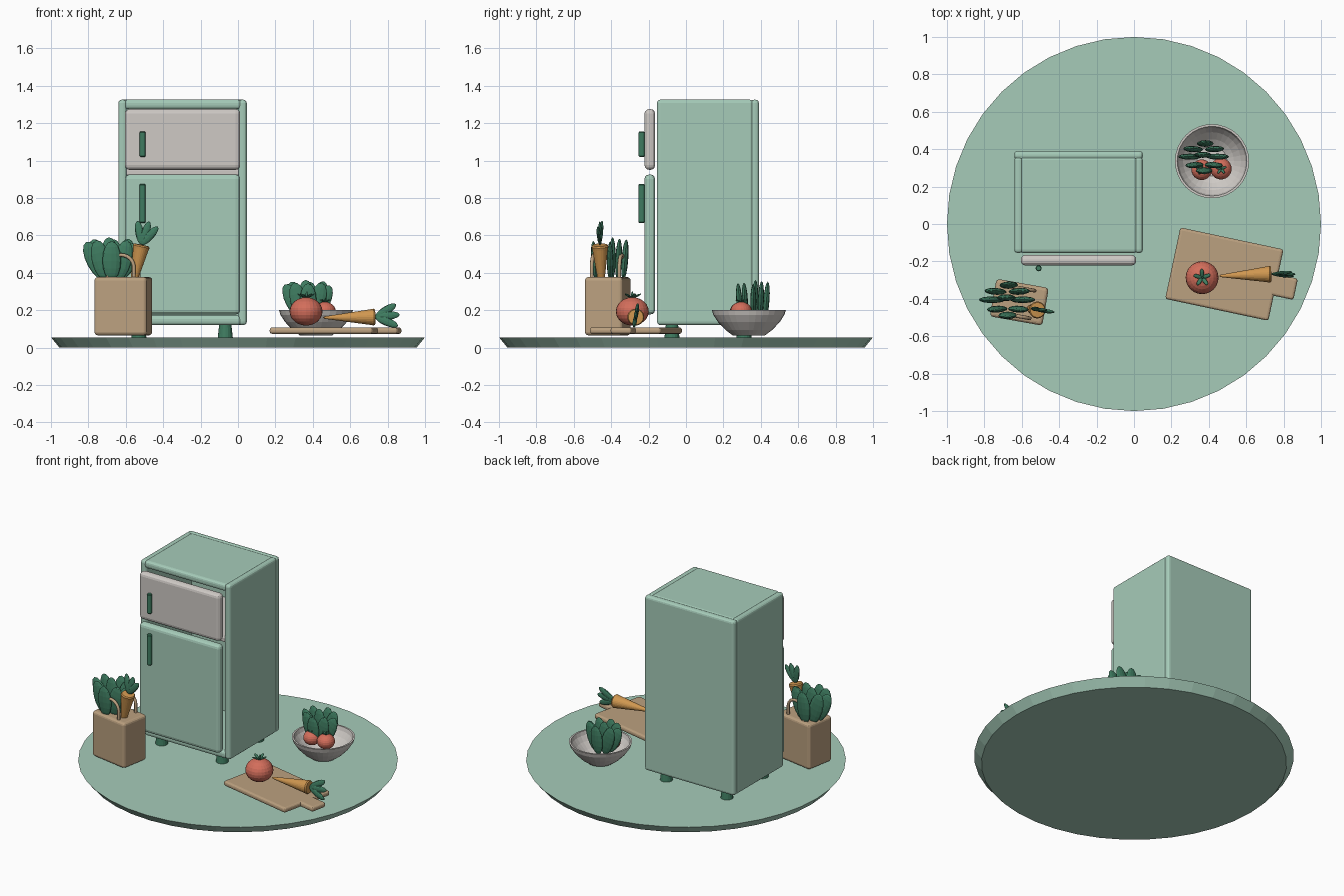
import bpy, bmesh, math
from mathutils import Matrix, Vector

default = bpy.data.objects.get("Cube")
if default:
    bpy.data.objects.remove(default, do_unlink=True)


def material(name, rgb):
    mat = bpy.data.materials.new(name)
    mat.use_nodes = True
    mat.diffuse_color = (*rgb, 1)
    mat.node_tree.nodes["Principled BSDF"].inputs["Base Color"].default_value = (*rgb, 1)
    return mat


MINT = material("mint", (0.38, 0.6, 0.485))
WHITE = material("warm white", (0.62, 0.59, 0.56))
GREEN = material("leaf green", (0.05, 0.205, 0.12))
TAN = material("tan", (0.5, 0.355, 0.215))
ORANGE = material("carrot orange", (0.63, 0.31, 0.08))
RED = material("tomato red", (0.65, 0.155, 0.105))
made = []


def finish(name, bm, mat, matrix=Matrix()):
    bmesh.ops.recalc_face_normals(bm, faces=bm.faces)
    mesh = bpy.data.meshes.new(name)
    bm.to_mesh(mesh)
    bm.free()
    mesh.materials.append(mat)
    ob = bpy.data.objects.new(name, mesh)
    ob.matrix_world = matrix
    bpy.context.collection.objects.link(ob)
    made.append(ob)
    return ob


def box(name, xs, ys, zs, mat, bevel, matrix=Matrix()):
    """Rounded box given by its ranges along each axis."""
    bm = bmesh.new()
    bmesh.ops.create_cube(bm, size=1)
    for v in bm.verts:
        v.co = [(a + b) / 2 + c * (b - a) for c, (a, b) in zip(v.co, (xs, ys, zs))]
    ob = finish(name, bm, mat, matrix)
    mod = ob.modifiers.new("rounding", "BEVEL")
    mod.width, mod.segments = bevel, 3
    return ob


def lathe(name, profile, mat, matrix, segments=24):
    """Revolve (radius, height) points around z."""
    bm = bmesh.new()
    verts = [bm.verts.new((r, 0, z)) for r, z in profile]
    edges = [bm.edges.new(pair) for pair in zip(verts, verts[1:])]
    bmesh.ops.spin(bm, geom=verts + edges, cent=(0, 0, 0), axis=(0, 0, 1),
                   angle=math.tau, steps=segments, use_merge=False)
    bmesh.ops.remove_doubles(bm, verts=bm.verts, dist=0.0002)
    return finish(name, bm, mat, matrix)


def leaf(bm, base, tilt, length, width, thick, lean=0, yaw=0):
    """Flattened blade growing from base; angles in degrees."""
    turn = (Matrix.Rotation(math.radians(yaw), 4, "Z")
            @ Matrix.Rotation(math.radians(tilt), 4, "Y")
            @ Matrix.Rotation(math.radians(lean), 4, "X"))
    m = (Matrix.Translation(base) @ turn @ Matrix.Translation((0, 0, length / 2))
         @ Matrix.Diagonal((width / 2, thick / 2, length / 2, 1)))
    bmesh.ops.create_uvsphere(bm, u_segments=12, v_segments=8, radius=1, matrix=m)


def spinach(name, centre, scale):
    # offset x, offset y, sideways tilt, length
    blades = [(-0.03, 0.0, -28, 0.23), (-0.03, -0.045, -14, 0.22), (0, -0.075, 0, 0.21),
              (0.03, -0.045, 14, 0.22), (0.03, 0.0, 27, 0.22), (-0.03, 0.04, -18, 0.23),
              (0.03, 0.04, 16, 0.23), (0, 0.07, 3, 0.22), (0, 0.01, -4, 0.23)]
    bm = bmesh.new()
    for dx, dy, tilt, length in blades:
        base = Vector(centre) + Vector((dx, dy, 0)) * scale
        leaf(bm, base, tilt, length * scale, 0.1 * scale, 0.036 * scale, lean=-dy * 60)
    finish(name, bm, GREEN)


def tomato(name, x, y, z, radius):
    height = radius * 0.86
    arc = [math.pi * i / 12 for i in range(13)]
    profile = [(radius * math.sin(a), -height * math.cos(a)) for a in arc]
    lathe(name, profile, RED, Matrix.Translation((x, y, z)))
    bm = bmesh.new()
    top = (x, y, z + height * 0.95)
    for i in range(5):
        leaf(bm, top, 65, radius * 0.6, radius * 0.12, radius * 0.25, yaw=72 * i + 20)
    leaf(bm, top, 10, radius * 0.4, radius * 0.14, radius * 0.14)
    finish(name + "_stalk", bm, GREEN)


def carrot(name, tip, base, tilts):
    tip, base = Vector(tip), Vector(base)
    length = (base - tip).length
    profile = [(0, 0), (0.006, 0.006), (0.042, length - 0.025), (0.045, length - 0.01),
               (0.04, length - 0.002), (0, length)]
    turn = (base - tip).to_track_quat("Z", "Y").to_matrix().to_4x4()
    lathe(name, profile, ORANGE, Matrix.Translation(tip) @ turn)
    bm = bmesh.new()
    for i, tilt in enumerate(tilts):
        leaf(bm, base, tilt, 0.13, 0.045, 0.022, lean=5 * (i - 1))
    finish(name + "_leaves", bm, GREEN)


# Round floor
lathe("floor_disc", [(0, 0), (0.955, 0), (1, 0.055), (0, 0.055)], MINT, Matrix(), 40)

# Fridge shell
L, R, F, B = -0.64, 0.047, -0.155, 0.39
T = 0.045
box("fridge_back", (L, R), (B - T, B), (0.12, 1.325), MINT, 0.018)
for name, x in (("fridge_right_wall", L), ("fridge_left_wall", R - T)):
    box(name, (x, x + T), (F, B - 0.03), (0.12, 1.325), MINT, 0.018)
for name, z in (("fridge_floor", 0.12), ("fridge_top", 1.325 - 0.05)):
    box(name, (L + 0.03, R - 0.03), (F, B - 0.03), (z, z + 0.05), MINT, 0.018)
box("fridge_shelf", (L + 0.04, R - 0.04), (F + 0.01, B - 0.04), (0.92, 0.955), WHITE, 0.008)

# Doors and their handles
for name, z0, z1, mat, h0, h1 in (("freezer_door", 0.95, 1.275, WHITE, 1.02, 1.155),
                                  ("main_door", 0.177, 0.925, MINT, 0.665, 0.875)):
    box(name, (-0.605, 0.012), (-0.222, -0.165), (z0, z1), mat, 0.025)
    h = h1 - h0
    lathe(name + "_handle", [(0, 0), (0.012, 0), (0.016, 0.005), (0.016, h - 0.005),
                             (0.012, h), (0, h)],
          GREEN, Matrix.Translation((-0.51, -0.237, h0)), 16)

# Feet
for x in (-0.53, -0.068):
    for y in (-0.075, 0.31):
        lathe("fridge_foot", [(0, 0), (0.04, 0), (0.032, 0.075), (0, 0.075)], GREEN,
              Matrix.Translation((x, y, 0.055)), 16)

# Bowl with vegetables
bowl = [(0, 0), (0.085, 0), (0.125, 0.03), (0.165, 0.072), (0.19, 0.11), (0.198, 0.136),
        (0.186, 0.136), (0.178, 0.11), (0.155, 0.077), (0.117, 0.04), (0.08, 0.014), (0, 0.014)]
lathe("bowl", bowl, WHITE, Matrix.Translation((0.417, 0.336, 0.064)), 32)
tomato("bowl_tomato_a", 0.362, 0.29, 0.195, 0.055)
tomato("bowl_tomato_b", 0.465, 0.295, 0.195, 0.057)
spinach("bowl_spinach", (0.375, 0.36, 0.155), 0.9)

# Grocery bag with two loop handles
place = Matrix.Translation((-0.613, -0.418, 0)) @ Matrix.Rotation(math.radians(-10), 4, "Z")
box("bag", (-0.142, 0.142), (-0.102, 0.102), (0.065, 0.377), TAN, 0.018, place)
for side in (-1, 1):
    curve = bpy.data.curves.new("bag_handle", "CURVE")
    curve.dimensions, curve.bevel_depth, curve.bevel_resolution = "3D", 0.01, 2
    curve.use_fill_caps = True
    spline = curve.splines.new("POLY")
    arch = [(-0.07, 0.36)] + [(-0.07 * math.cos(math.pi * i / 12),
                               0.43 + 0.065 * math.sin(math.pi * i / 12))
                              for i in range(13)] + [(0.07, 0.36)]
    spline.points.add(len(arch) - 1)
    for point, (x, z) in zip(spline.points, arch):
        point.co = (x, 0.075 * side, z, 1)
    curve.materials.append(TAN)
    ob = bpy.data.objects.new("bag_handle", curve)
    ob.matrix_world = place
    bpy.context.collection.objects.link(ob)
spinach("bag_spinach", (-0.675, -0.405, 0.36), 1.0)
carrot("bag_carrot", (-0.575, -0.45, 0.27), (-0.515, -0.46, 0.55), (-10, 18, 42))

# Cutting board with its grip
place = Matrix.Translation((0.483, -0.268, 0)) @ Matrix.Rotation(math.radians(-12), 4, "Z")
box("cutting_board", (-0.282, 0.282), (-0.195, 0.195), (0.073, 0.108), TAN, 0.014, place)
box("board_grip", (0.25, 0.39), (-0.058, 0.058), (0.073, 0.108), TAN, 0.014, place)
tomato("board_tomato", 0.364, -0.287, 0.193, 0.088)
carrot("board_carrot", (0.455, -0.278, 0.16), (0.735, -0.268, 0.163), (58, 84, 112))

# Smooth shading with sharp edges kept
for ob in bpy.context.view_layer.objects:
    ob.select_set(ob in made)
bpy.context.view_layer.objects.active = made[0]
bpy.ops.object.shade_smooth_by_angle(angle=math.radians(35))
